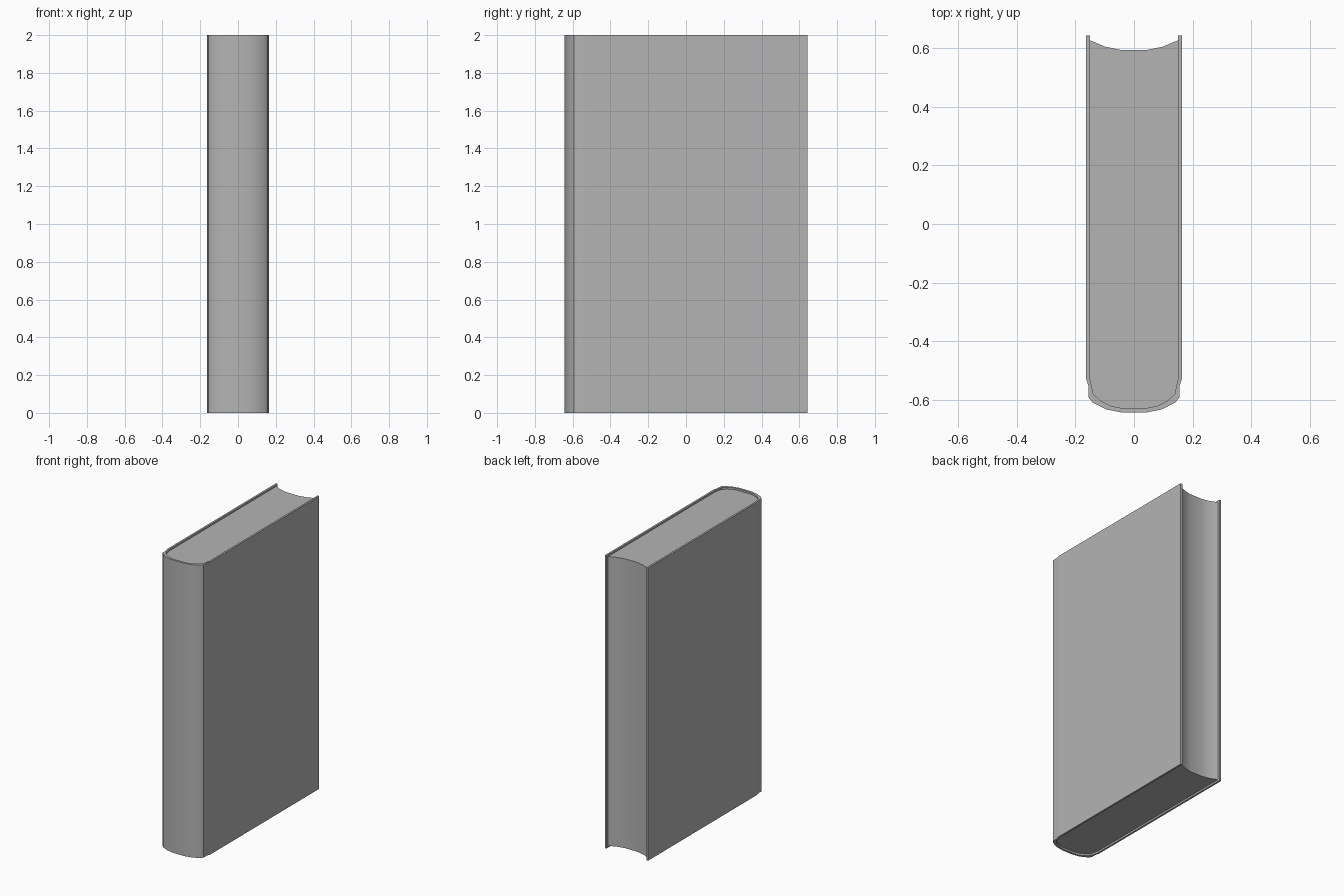
import bpy, bmesh

if "Cube" in bpy.data.objects:
    bpy.data.objects.remove(bpy.data.objects["Cube"])

grey = bpy.data.materials.new("dark_grey")
grey.diffuse_color = (.456, .456, .456, 1)
grey.use_nodes = True
grey.node_tree.nodes["Principled BSDF"].inputs["Base Color"].default_value = grey.diffuse_color


def prism(name, outline, z0, z1):
    """Extrude a closed top-view outline from z0 to z1."""
    bm = bmesh.new()
    base = bm.faces.new([bm.verts.new((x, y, z0)) for x, y in outline])
    ext = bmesh.ops.extrude_face_region(bm, geom=[base])
    top = [v for v in ext["geom"] if isinstance(v, bmesh.types.BMVert)]
    bmesh.ops.translate(bm, verts=top, vec=(0, 0, z1 - z0))
    bmesh.ops.recalc_face_normals(bm, faces=bm.faces)
    mesh = bpy.data.meshes.new(name)
    bm.to_mesh(mesh)
    bm.free()
    mesh.materials.append(grey)
    obj = bpy.data.objects.new(name, mesh)
    bpy.context.collection.objects.link(obj)
    bpy.ops.object.select_all(action='DESELECT')
    obj.select_set(True)
    bpy.context.view_layer.objects.active = obj
    bpy.ops.object.shade_smooth_by_angle(angle=0.52)
    # Keep the large flat boards evenly shaded
    obj.modifiers.new("weighted_normals", 'WEIGHTED_NORMAL').keep_sharp = True
    return obj


def mirrored(half):
    """Complete a left-half path with its right half."""
    return half + [(-x, y) for x, y in reversed(half)]


# Left halves of the cover, running from fore edge to spine
outer = mirrored([(-.163, .643), (-.163, -.53), (-.155, -.555), (-.155, -.592),
                  (-.14, -.61), (-.094, -.633), (-.042, -.643)])
inner = mirrored([(-.15, .643), (-.15, -.53), (-.144, -.555), (-.139, -.58),
                  (-.114, -.603), (-.079, -.621), (-.042, -.628)])
# Concave fore edge of the pages
fore_edge = mirrored([(-.15, .627), (-.098, .605), (-.045, .594)])

# Bound cover: two boards and a rounded spine
prism("cover", outer + inner[::-1], 0, 2)
# Page block, slightly recessed at top and bottom
prism("pages", inner[1:-1] + fore_edge[::-1], .012, 1.988)
